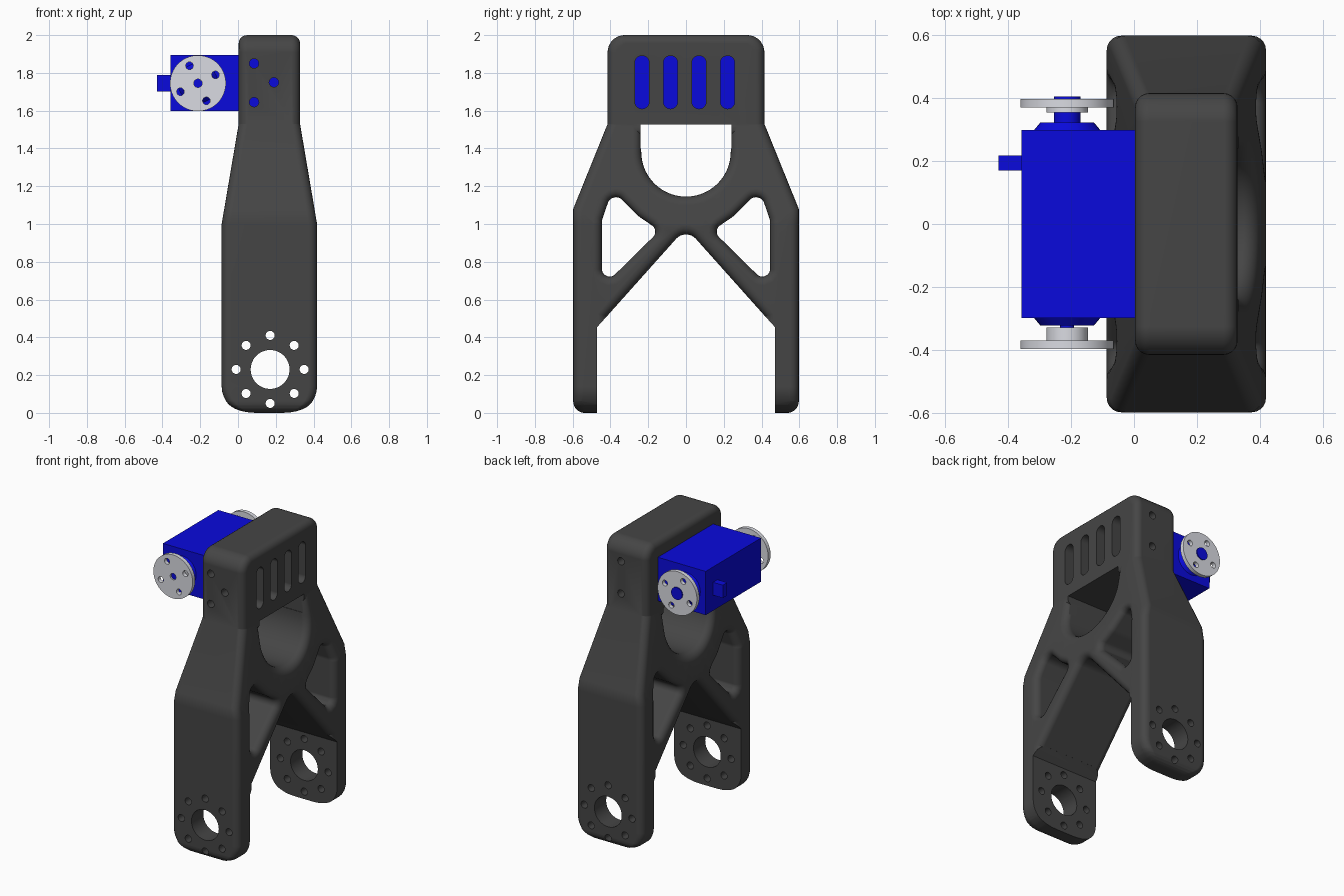
import bpy, bmesh
from math import pi, sin, cos, tan, sqrt
from mathutils import Vector
from mathutils.geometry import delaunay_2d_cdt

if "Cube" in bpy.data.objects:
    bpy.data.objects.remove(bpy.data.objects["Cube"])


def material(name, rgb):
    m = bpy.data.materials.new(name)
    m.diffuse_color = (*rgb, 1)
    m.use_nodes = True
    m.node_tree.nodes["Principled BSDF"].inputs["Base Color"].default_value = m.diffuse_color
    return m


DARK = material("charcoal", (0.06, 0.06, 0.06))
BLUE = material("blue", (0.003, 0.003, 0.72))
METAL = material("light_metal", (0.7, 0.71, 0.76))


def fillet(poly, n=7):
    """Round the corners of a list of (u, v, radius)."""
    out = []
    for i, (u, v, r) in enumerate(poly):
        p = Vector((u, v))
        if r == 0:
            out.append((u, v))
            continue
        a = (Vector(poly[i - 1][:2]) - p).normalized()
        b = (Vector(poly[(i + 1) % len(poly)][:2]) - p).normalized()
        half = a.angle(b) / 2
        c = p + (a + b).normalized() * r / sin(half)
        d = r / tan(half)
        v1, v2 = p + a * d - c, p + b * d - c
        out += [tuple(c + v1.lerp(v2, k / n).normalized() * r) for k in range(n + 1)]
    return out


def circle(u, v, r, n=32):
    return [(u + r * cos(2 * pi * k / n), v + r * sin(2 * pi * k / n)) for k in range(n)]


def rect(u0, u1, v0, v1):
    return [(u0, v0), (u1, v0), (u1, v1), (u0, v1)]


def inset(loop, d):
    """Move a loop to its left by d with mitred corners."""
    out = []
    for i, p in enumerate(loop):
        p = Vector(p)
        e1 = (p - Vector(loop[i - 1])).normalized()
        e2 = (Vector(loop[(i + 1) % len(loop)]) - p).normalized()
        n1, n2 = Vector((-e1.y, e1.x)), Vector((-e2.y, e2.x))
        out.append(p + (n1 + n2) * d / (1 + n1.dot(n2)))
    return out


def inside(p, loops):
    hit = False
    for lp in loops:
        for a, b in zip(lp, lp[1:] + lp[:1]):
            if (a[1] > p.y) != (b[1] > p.y):
                if p.x < a[0] + (p.y - a[1]) / (b[1] - a[1]) * (b[0] - a[0]):
                    hit = not hit
    return hit


def rounded_plate(loops, half, bev, steps=5):
    """Plate across x from a y,z outline plus holes, all rims rounded."""
    bm = bmesh.new()
    rings = [(k * pi / 2 / steps) for k in range(steps + 1)]
    prof = [(bev * (1 - cos(t)), half - bev + bev * sin(t)) for t in rings]
    prof = [(d, -x) for d, x in prof[::-1]] + prof
    caps, edges, rims = [], [], ([], [])
    for i, lp in enumerate(loops):
        area = sum(a[0] * b[1] - a[1] * b[0] for a, b in zip(lp, lp[1:] + lp[:1]))
        if (area > 0) != (i == 0):
            lp = lp[::-1]
        grid = [[bm.verts.new((x, q[0], q[1])) for q in inset(lp, d)] for d, x in prof]
        n, base = len(lp), sum(len(c) for c in caps)
        for r0, r1 in zip(grid, grid[1:]):
            for k in range(n):
                bm.faces.new((r0[k], r0[(k + 1) % n], r1[(k + 1) % n], r1[k]))
        caps.append(inset(lp, bev))
        edges += [(base + k, base + (k + 1) % n) for k in range(n)]
        rims[0].extend(grid[0])
        rims[1].extend(grid[-1])
    pts = [q for c in caps for q in c]
    vs, _, tris, orig, _, _ = delaunay_2d_cdt(pts, edges, [], 0, 1e-6)
    for t in tris:
        if inside(sum((vs[i] for i in t), Vector((0, 0))) / 3, caps):
            for rim in rims:
                bm.faces.new([rim[orig[i][0]] for i in t])
    bmesh.ops.recalc_face_normals(bm, faces=bm.faces[:])
    return bm


def prism(bm, axis, pts, a, b, end=None):
    """Loft a profile from a to b along x (y,z profile) or y (x,z profile)."""
    def put(p, t):
        return (t, p[0], p[1]) if axis == 'x' else (p[0], t, p[1])
    lo = [bm.verts.new(put(p, a)) for p in pts]
    hi = [bm.verts.new(put(p, b)) for p in (end or pts)]
    faces = [bm.faces.new(lo), bm.faces.new(hi)]
    for i in range(len(pts)):
        j = (i + 1) % len(pts)
        faces.append(bm.faces.new((lo[i], lo[j], hi[j], hi[i])))
    bmesh.ops.recalc_face_normals(bm, faces=faces)


def make(name, bm, mat=None):
    me = bpy.data.meshes.new(name)
    bm.to_mesh(me)
    bm.free()
    ob = bpy.data.objects.new(name, me)
    bpy.context.collection.objects.link(ob)
    if mat:
        me.materials.append(mat)
    return ob


def activate(ob):
    bpy.ops.object.select_all(action='DESELECT')
    ob.select_set(True)
    bpy.context.view_layer.objects.active = ob


def cut(ob, bm):
    cutter = make("cutter", bm)
    cutter.hide_render = True
    mod = ob.modifiers.new("cut", 'BOOLEAN')
    mod.operation, mod.solver, mod.object = 'DIFFERENCE', 'EXACT', cutter
    activate(ob)
    bpy.ops.object.modifier_apply(modifier=mod.name)
    bpy.data.objects.remove(cutter)


def smooth(ob):
    activate(ob)
    bpy.ops.object.shade_smooth_by_angle(angle=0.5)


# Bracket: side outline with two windows and an arch, rims rounded
right = [(0.415, 2, 0.09), (0.415, 1.53, 0), (0.597, 1.08, 0), (0.597, 0, 0.06),
         (0.42, 0, 0), (0.42, 0.51, 0)]
outline = fillet(right + [(0, 0.98, 0.07)] + [(-u, v, r) for u, v, r in right[::-1]])
window = fillet([(0.14, 0.965, 0.04), (0.445, 0.665, 0.04), (0.445, 1.02, 0.06),
                 (0.39, 1.18, 0.045), (0.25, 1.04, 0.15)])
arch = [(0.237, 1.47), (-0.237, 1.47)] + \
       [(0.237 * cos(pi + pi * k / 28), 1.382 + 0.237 * sin(pi + pi * k / 28)) for k in range(29)]
MID, R = 0.166, 0.14
bm = rounded_plate([outline, window, [(-u, v) for u, v in window], arch], 0.2525, 0.045)

# Narrow the thickness toward the top and round off the feet
for z in [1.0, 1.53] + [R * (1 - cos(k * pi / 16)) for k in range(1, 9)]:
    bmesh.ops.bisect_plane(bm, geom=bm.verts[:] + bm.edges[:] + bm.faces[:], dist=1e-5,
                           plane_co=(0, 0, z), plane_no=(0, 0, 1))
for v in bm.verts:
    z = max(v.co.z, 0)
    shift = 0.09 * min(max((z - 1.0) / 0.53, 0), 1)
    if z < R:
        shift = R - sqrt(R * R - (R - z) ** 2)
    v.co.x += MID - (shift if v.co.x > 0 else -shift)
bracket = make("bracket", bm, DARK)

# Flat inner leg faces and flat underside of the head
bm = bmesh.new()
prism(bm, 'x', [(-0.47, -0.5), (0.47, -0.5), (0.47, 0.455), (0.415, 0.516),
                (-0.415, 0.516), (-0.47, 0.455)], -1, 1)
prism(bm, 'x', rect(-0.24, 0.24, 1.4, 1.527), -1, 1)
cut(bracket, bm)

# Pivot holes, screw holes and vent slots
bm = bmesh.new()
prism(bm, 'y', circle(0.17, 0.23, 0.103, 48), -0.8, 0.8)
for k in range(8):
    a = k * pi / 4
    prism(bm, 'y', circle(0.17 + 0.18 * cos(a), 0.23 + 0.18 * sin(a), 0.024, 16), -0.8, 0.8)
for x, z in ((0.085, 1.85), (0.19, 1.75), (0.085, 1.645)):
    prism(bm, 'y', circle(x, z, 0.025, 16), -0.6, -0.295)
for z in (1.64, 1.86):
    prism(bm, 'y', circle(0.2, z, 0.025, 16), 0.295, 0.6)
for k in range(4):
    y = -0.233 + k * 0.151
    slot = [(u, v, 0.037) for u, v in rect(y - 0.038, y + 0.038, 1.61, 1.89)]
    prism(bm, 'x', fillet(slot), 0.232, 0.6)
cut(bracket, bm)
smooth(bracket)
bracket.modifiers.new("even_shading", 'WEIGHTED_NORMAL').keep_sharp = True

# Motor body, bosses, shaft and cable plug
AX, AZ = -0.212, 1.745
bm = bmesh.new()
prism(bm, 'y', rect(-0.357, 0.24, 1.597, 1.895), -0.298, 0.298)
for s in (-1, 1):
    prism(bm, 'y', circle(AX, AZ, 0.105), s * 0.298, s * 0.322, circle(AX, AZ, 0.085))
prism(bm, 'y', circle(AX, AZ, 0.042), 0.3, 0.404)
prism(bm, 'y', circle(AX, AZ, 0.022, 20), -0.385, -0.3)
prism(bm, 'x', rect(0.17, 0.218, 1.702, 1.79), -0.43, -0.35)
smooth(make("motor", bm, BLUE))

# Horn discs with bolt holes, one at each end of the shaft
for name, s, bore in (("front_horn", -1, 0.022), ("back_horn", 1, 0.04)):
    bm = bmesh.new()
    prism(bm, 'y', circle(AX, AZ, 0.148, 64), s * 0.37, s * 0.397)
    horn = make(name, bm, METAL)
    bm = bmesh.new()
    prism(bm, 'y', circle(AX, AZ, bore, 24), s * 0.3, s * 0.5)
    for k in range(4):
        a = 0.45 + k * pi / 2
        prism(bm, 'y', circle(AX + 0.103 * cos(a), AZ + 0.103 * sin(a), 0.02, 16), s * 0.3, s * 0.5)
    cut(horn, bm)
    smooth(horn)
    bm = bmesh.new()
    prism(bm, 'y', circle(AX, AZ, 0.066), s * (0.328 if s < 0 else 0.353), s * 0.371)
    smooth(make(name + "_hub", bm, METAL))
